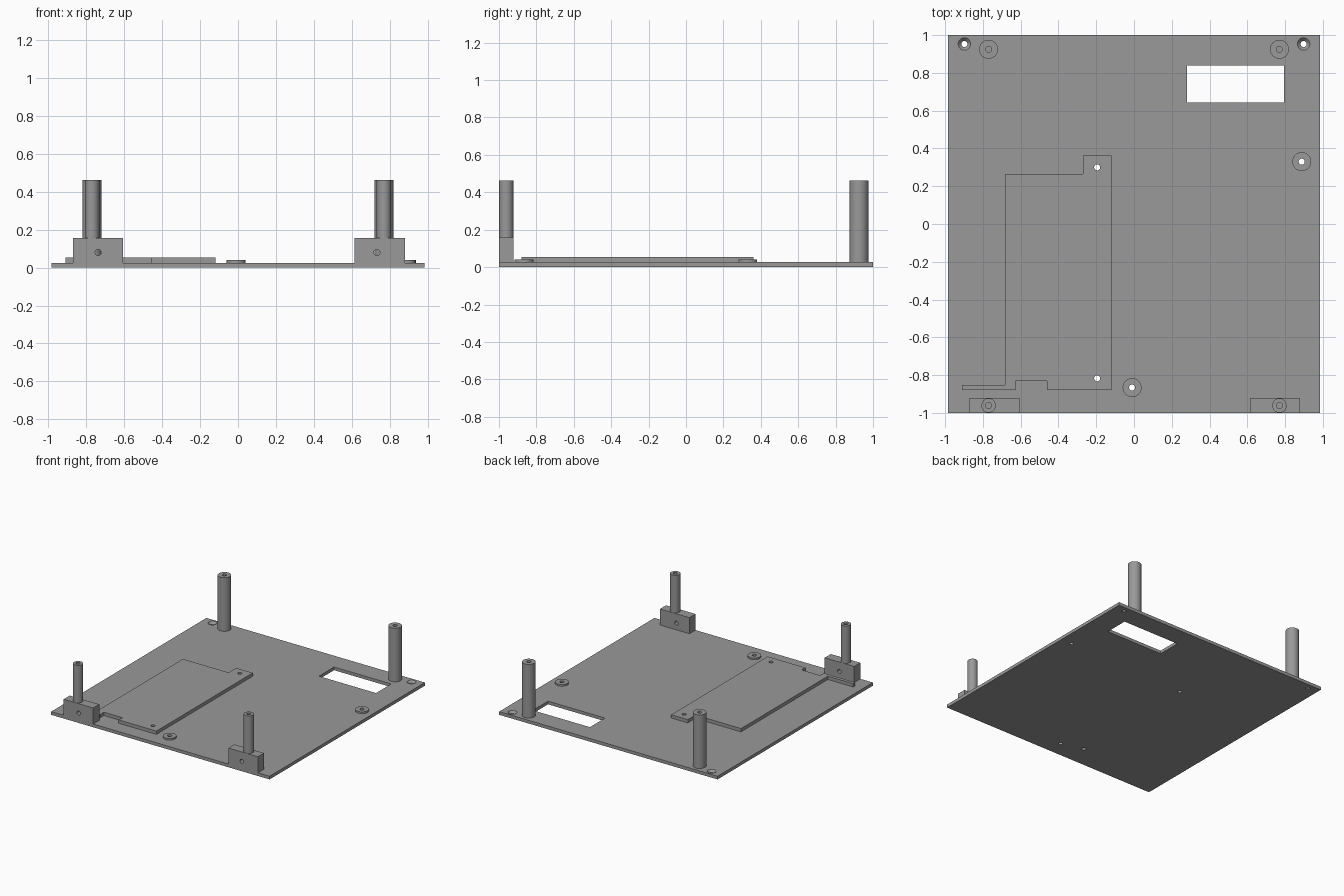
import bpy, bmesh, math

if "Cube" in bpy.data.objects:
    bpy.data.objects.remove(bpy.data.objects["Cube"])

grey = bpy.data.materials.new("mid grey")
grey.diffuse_color = (0.32, 0.32, 0.32, 1)
grey.use_nodes = True
grey.node_tree.nodes["Principled BSDF"].inputs["Base Color"].default_value = grey.diffuse_color
T = 0.026      # base thickness
R = 0.016      # screw hole radius


def finish(name, bm, smooth=False):
    bmesh.ops.recalc_face_normals(bm, faces=bm.faces)
    me = bpy.data.meshes.new(name)
    bm.to_mesh(me)
    bm.free()
    me.materials.append(grey)
    ob = bpy.data.objects.new(name, me)
    bpy.context.collection.objects.link(ob)
    return ob


def prism(name, pts, z0, z1):
    bm = bmesh.new()
    face = bm.faces.new([bm.verts.new((x, y, z0)) for x, y in pts])
    top = bmesh.ops.extrude_face_region(bm, geom=[face])["geom"]
    bmesh.ops.translate(bm, vec=(0, 0, z1 - z0),
                        verts=[v for v in top if isinstance(v, bmesh.types.BMVert)])
    return finish(name, bm)


def box(name, x0, x1, y0, y1, z0, z1):
    return prism(name, [(x0, y0), (x1, y0), (x1, y1), (x0, y1)], z0, z1)


def cylinder(name, x, y, z0, z1, r, r_top=None):
    bm = bmesh.new()
    bmesh.ops.create_cone(bm, cap_ends=True, segments=40, radius1=r,
                          radius2=r if r_top is None else r_top, depth=z1 - z0)
    bmesh.ops.translate(bm, verts=bm.verts, vec=(x, y, (z0 + z1) / 2))
    return finish(name, bm)


def cut(ob, *cutters):
    for c in cutters:
        m = ob.modifiers.new("cut", 'BOOLEAN')
        m.operation, m.solver, m.object = 'DIFFERENCE', 'EXACT', c
        bpy.context.view_layer.objects.active = ob
        bpy.ops.object.modifier_apply(modifier=m.name)
        bpy.data.objects.remove(c)


def hole(x, y, z0=-0.1, z1=0.6):
    return cylinder("cutter", x, y, z0, z1, R)


def smooth(ob):
    bpy.ops.object.select_all(action='DESELECT')
    ob.select_set(True)
    bpy.context.view_layer.objects.active = ob
    bpy.ops.object.shade_smooth_by_angle(angle=math.radians(30))


tray_holes = [(-0.195, 0.30), (-0.195, -0.817)]
washers = [(-0.01, -0.866), (0.888, 0.33)]

# Base plate with window, screw holes and countersunk corners
base = box("base_plate", -0.985, 0.985, -1, 1, 0, T)
cut(base, box("cutter", 0.28, 0.795, 0.643, 0.838, -0.1, 0.1))
cut(base, *[hole(x, y) for x, y in tray_holes + washers])
for x in (-0.898, 0.898):
    cut(base, hole(x, 0.953),
        cylinder("cutter", x, 0.953, 0.008, T + 0.002, R, 0.035))
smooth(base)

# Raised board pad
pad = prism("raised_pad", [
    (-0.91, -0.88), (-0.627, -0.88), (-0.627, -0.832), (-0.46, -0.832),
    (-0.46, -0.88), (-0.12, -0.88), (-0.12, 0.362), (-0.27, 0.362),
    (-0.27, 0.265), (-0.682, 0.265), (-0.682, -0.853), (-0.91, -0.853)], T, 0.053)
cut(pad, *[hole(x, y) for x, y in tray_holes])
smooth(pad)

# Low spacer rings
for x, y in washers:
    ring = cylinder("spacer_ring", x, y, T, 0.04, 0.05)
    cut(ring, hole(x, y))
    smooth(ring)

# Posts and front mounting blocks on both sides
for s, x0, hx in ((-1, -0.872, -0.738), (1, 0.614, 0.733)):
    back = cylinder("back_post", s * 0.77, 0.925, T, 0.463, 0.05)
    cut(back, hole(s * 0.77, 0.925, 0.3))
    smooth(back)
    block = box("front_block", x0, x0 + 0.266, -1, -0.922, T, 0.157)
    drill = hole(0, 0, -0.2, 0.2)
    drill.rotation_euler.x = math.pi / 2
    drill.location = (hx, -0.96, 0.08)
    bpy.context.view_layer.update()
    cut(block, drill)
    smooth(block)
    post = cylinder("front_post", s * 0.77, -0.961, 0.157, 0.463, 0.038)
    cut(post, hole(s * 0.77, -0.961, 0.3))
    smooth(post)
